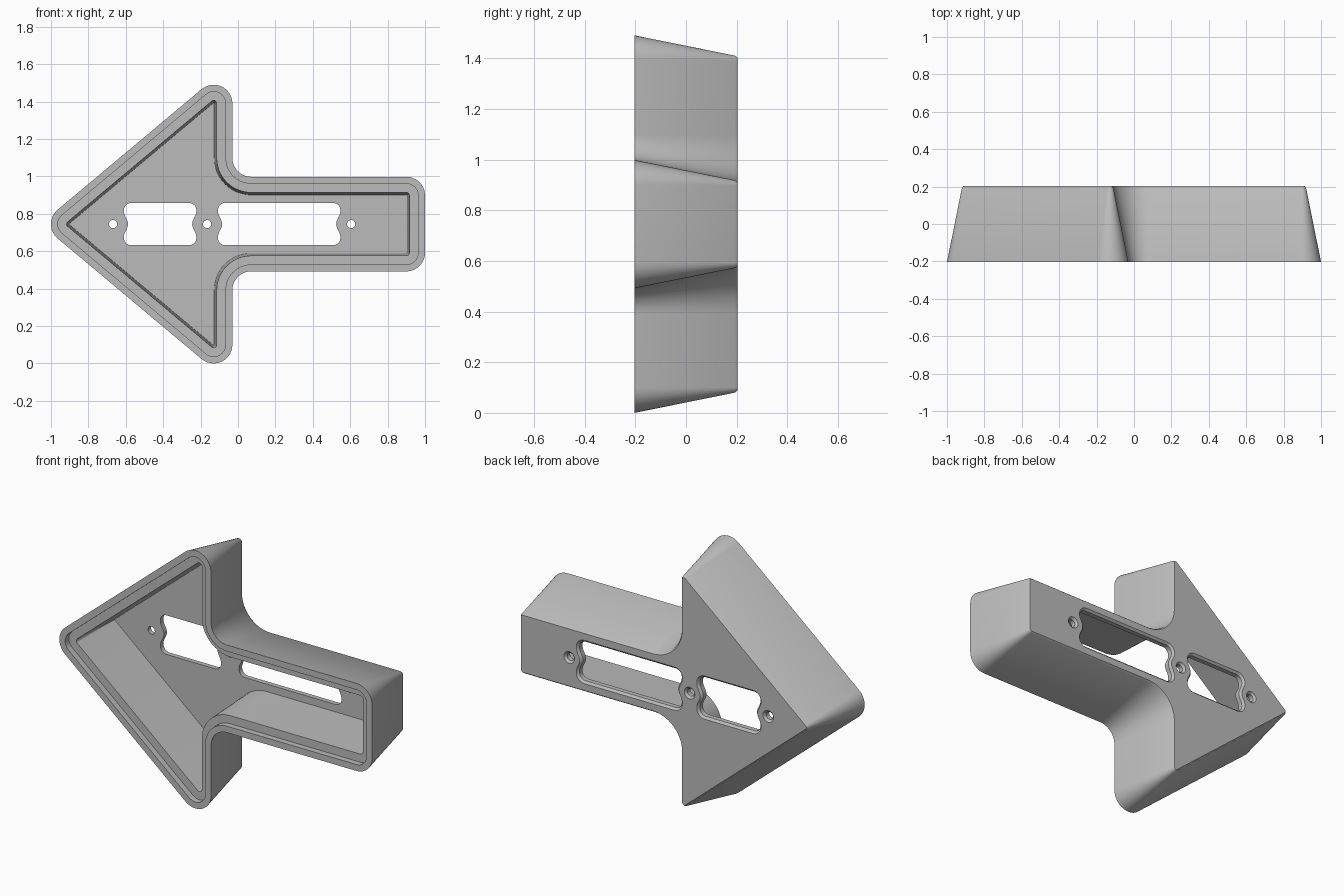
import bpy, bmesh
from math import radians, degrees, sin, cos, pi, atan2

if "Cube" in bpy.data.objects:
    bpy.data.objects.remove(bpy.data.objects["Cube"])

ZC = 0.745           # height of the arrow's axis
R = 0.1              # corner radius of the open rim
BACK, FRONT = 0.203, -0.203
FLOOR = 0.163        # inner face of the back plate
SLANT = 90 + degrees(atan2(0.645, 0.77))   # direction the upper slanted side faces


def arc(cx, cz, r, a0, a1, n):
    angles = [radians(a0 + (a1 - a0) * i / n) for i in range(n + 1)]
    return [(cx + r * cos(a), cz + r * sin(a)) for a in angles]


def arrow(inset):
    """Rounded arrow outline, moved inward by inset."""
    r = R - inset
    half = arc(0.9, 0.153, r, 0, 90, 10)                  # tail corner
    half += arc(0.07, 0.353, R + inset, 270, 180, 14)     # inner bend
    half += arc(-0.13, 0.645, r, 0, SLANT, 14)            # barb
    half += arc(-0.9, 0, r, SLANT, 180, 7)                # tip
    return half + [(x, -z) for x, z in reversed(half[:-1])]


def slot(x0, x1, grow):
    """Rounded slot whose ends bulge inward around the screw holes."""
    x0, x1, h, r = x0 - grow, x1 + grow, 0.113 + grow, 0.038 + grow
    steps = [-0.068 + 0.136 * i / 16 for i in range(17)]
    bump = [(0.022 * cos(pi * z / 0.136) ** 2, z) for z in steps]
    pts = [(x1 - b, z) for b, z in bump]
    pts += arc(x1 - r, h - r, r, 0, 90, 8) + arc(x0 + r, h - r, r, 90, 180, 8)
    pts += [(x0 + b, z) for b, z in reversed(bump)]
    pts += arc(x0 + r, r - h, r, 180, 270, 8) + arc(x1 - r, r - h, r, 270, 360, 8)
    return pts


def hole(x, grow):
    return arc(x, 0, 0.022 + grow, 0, 360, 24)[:-1]


bm = bmesh.new()


def ring(points, y):
    return [bm.verts.new((x, y, ZC + z)) for x, z in points]


def loft(rings):
    for a, b in zip(rings, rings[1:]):
        for i in range(len(a)):
            j = (i + 1) % len(a)
            bm.faces.new((a[i], a[j], b[j], b[i]))


def plate(rings):
    """Flat fill between an outline and its openings."""
    edges = []
    for r in rings:
        for a, b in zip(r, r[1:] + r[:1]):
            edges.append(bm.edges.get((a, b)) or bm.edges.new((a, b)))
    bmesh.ops.triangle_fill(bm, use_beauty=True, use_dissolve=False, edges=edges)


# Wall section: bevelled back edge, tapered outside, rim, stepped seat, inside
section = [(0.088, BACK), (0.08, BACK - 0.01), (0, FRONT), (0.037, FRONT),
           (0.037, FRONT + 0.035), (0.084, FRONT + 0.035), (0.097, FLOOR)]
walls = [ring(arrow(d), y) for d, y in section]
loft(walls)

# Openings through the back plate, chamfered on the rear
shapes = [lambda g: slot(-0.61, -0.223, g), lambda g: slot(-0.107, 0.547, g)]
shapes += [lambda g, x=x: hole(x, g) for x in (-0.668, -0.165, 0.605)]
rear, inner = [walls[0]], [walls[-1]]
for shape in shapes:
    opening = [ring(shape(0.012), BACK), ring(shape(0), BACK - 0.012), ring(shape(0), FLOOR)]
    loft(opening)
    rear.append(opening[0])
    inner.append(opening[-1])
plate(rear)
plate(inner)
bmesh.ops.recalc_face_normals(bm, faces=bm.faces[:])

mesh = bpy.data.meshes.new("arrow_housing")
bm.to_mesh(mesh)
bm.free()
housing = bpy.data.objects.new("arrow_housing", mesh)
bpy.context.collection.objects.link(housing)

# Plain grey plastic
grey = bpy.data.materials.new("plain_grey")
grey.use_nodes = True
colour = (0.5, 0.5, 0.5, 1)
grey.diffuse_color = colour
grey.node_tree.nodes["Principled BSDF"].inputs["Base Color"].default_value = colour
mesh.materials.append(grey)

bpy.ops.object.select_all(action="DESELECT")
housing.select_set(True)
bpy.context.view_layer.objects.active = housing
bpy.ops.object.shade_smooth_by_angle(angle=radians(30))
